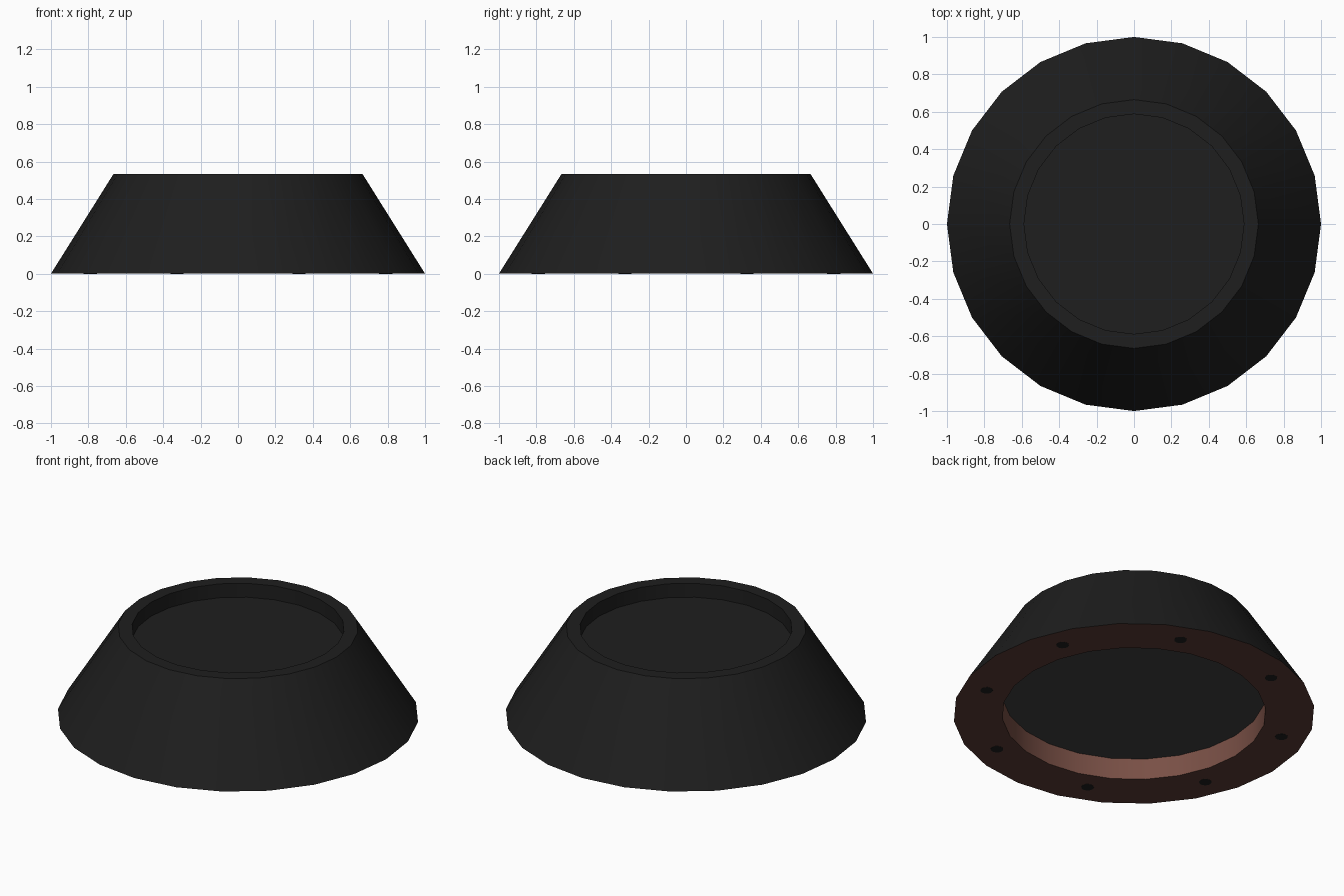
import bpy, bmesh, math

if "Cube" in bpy.data.objects:
    bpy.data.objects.remove(bpy.data.objects["Cube"])

SIDES = 24
BASE = 0.001       # bolt heads stand on z = 0, the ring sits just above


def material(name, rgb):
    m = bpy.data.materials.new(name)
    m.diffuse_color = (*rgb, 1)
    m.use_nodes = True
    m.node_tree.nodes["Principled BSDF"].inputs["Base Color"].default_value = m.diffuse_color
    return m


black = material("matte_black", (0.013, 0.013, 0.013))
dark_brown = material("dark_brown", (0.105, 0.045, 0.035))
brown = material("warm_brown", (0.19, 0.079, 0.06))
grey = material("dark_grey", (0.053, 0.053, 0.053))


def finish(bm, name, mat):
    me = bpy.data.meshes.new(name)
    bm.to_mesh(me)
    bm.free()
    me.materials.append(mat)
    me.shade_smooth()
    me.set_sharp_from_angle(angle=math.radians(30))
    ob = bpy.data.objects.new(name, me)
    bpy.context.collection.objects.link(ob)
    return ob


def lathe(name, profile, mat):
    """Revolve (radius, height) points about z; radius 0 closes the shape."""
    bm = bmesh.new()
    verts = [bm.verts.new((r, 0, z)) for r, z in profile]
    for p in zip(verts, verts[1:]):
        bm.edges.new(p)
    bmesh.ops.spin(bm, geom=bm.verts[:] + bm.edges[:], axis=(0, 0, 1),
                   cent=(0, 0, 0), angle=math.tau, steps=SIDES)
    bmesh.ops.remove_doubles(bm, verts=bm.verts, dist=1e-5)
    bmesh.ops.recalc_face_normals(bm, faces=bm.faces)
    return finish(bm, name, mat)


# Tapered body with a recessed top and a hollow underside
body = lathe("tapered_body", [(0, 0.13), (0.73, 0.13), (0.73, BASE), (1, BASE),
                              (0.665, 0.535), (0.588, 0.535), (0.588, 0.45), (0, 0.45)], black)

# Underside ring, wall of the lower hollow and its ceiling have their own colours
for mat in (dark_brown, brown, grey):
    body.data.materials.append(mat)
for f in body.data.polygons:
    if f.center.z < 0.01:
        f.material_index = 1
    elif f.center.z < 0.12:
        f.material_index = 2
    elif f.center.z < 0.14:
        f.material_index = 3

# Eight flat bolt heads around the underside ring
for i in range(8):
    a = math.radians(22.5 + 45 * i)
    bm = bmesh.new()
    bmesh.ops.create_cone(bm, cap_ends=True, segments=12, radius1=0.035,
                          radius2=0.035, depth=0.002)
    bolt = finish(bm, f"bolt_head_{i + 1}", black)
    bolt.location = (0.855 * math.cos(a), 0.855 * math.sin(a), 0.001)
